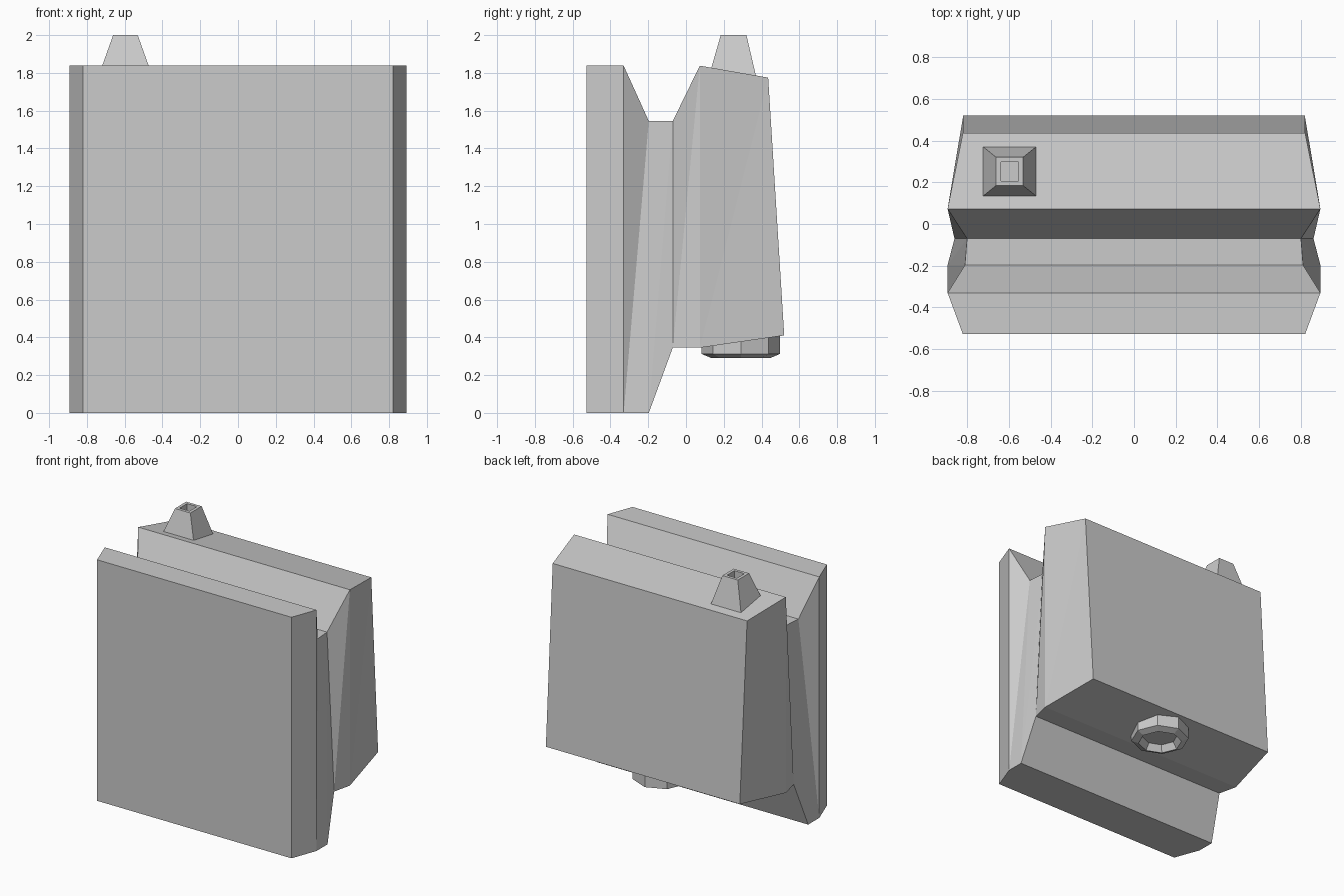
import bpy
import bmesh
from math import cos, sin, pi

cube = bpy.data.objects.get("Cube")
if cube:
    bpy.data.objects.remove(cube, do_unlink=True)

grey = bpy.data.materials.new("plain grey")
grey.use_nodes = True
GREY = (0.6, 0.6, 0.6, 1)
grey.diffuse_color = GREY
grey.node_tree.nodes["Principled BSDF"].inputs["Base Color"].default_value = GREY


def loft(name, rings, split=False):
    """Skin a list of equal-sized point rings and cap both ends."""
    bm = bmesh.new()
    loops = [[bm.verts.new(p) for p in ring] for ring in rings]
    for a, b in zip(loops, loops[1:]):
        n = len(a)
        for i in range(n):
            j = (i + 1) % n
            if split and i == 1:      # +x side: fixed diagonal
                bm.faces.new((a[i], a[j], b[j]))
                bm.faces.new((a[i], b[j], b[i]))
            elif split and i == 3:    # -x side: mirrored diagonal
                bm.faces.new((a[i], a[j], b[i]))
                bm.faces.new((a[j], b[j], b[i]))
            else:
                bm.faces.new((a[i], a[j], b[j], b[i]))
    bm.faces.new(loops[0])
    bm.faces.new(loops[-1])
    bmesh.ops.recalc_face_normals(bm, faces=bm.faces)
    mesh = bpy.data.meshes.new(name)
    bm.to_mesh(mesh)
    bm.free()
    mesh.materials.append(grey)
    obj = bpy.data.objects.new(name, mesh)
    bpy.context.collection.objects.link(obj)
    return obj


def section(y_low, z_low, w_low, y_high, z_high, w_high):
    """Cross-section of the body, from its lower to its upper edge."""
    return [(-w_low, y_low, z_low), (w_low, y_low, z_low),
            (w_high, y_high, z_high), (-w_high, y_high, z_high)]


# Body: front plate, grooved neck and tapered back block
loft("body", [
    section(-0.527, 0, 0.82, -0.527, 1.838, 0.82),
    section(-0.33, 0, 0.893, -0.33, 1.838, 0.893),
    section(-0.197, 0, 0.893, -0.197, 1.545, 0.81),
    section(-0.07, 0.345, 0.86, -0.07, 1.545, 0.80),
    section(0.073, 0.345, 0.893, 0.073, 1.838, 0.893),
    section(0.52, 0.41, 0.818, 0.435, 1.775, 0.82),
], split=True)


# Top peg: tapered square post with a square hole
def square(half_x, half_y, z, tilt=0):
    cx, cy = -0.596, 0.252
    return [(cx + sx * half_x, cy + sy * half_y, z - tilt * sy * half_y)
            for sx, sy in ((-1, -1), (1, -1), (1, 1), (-1, 1))]


loft("top_peg", [
    square(0.127, 0.118, 1.806, 0.174),
    square(0.065, 0.068, 2.0),
    square(0.042, 0.045, 2.0),
    square(0.042, 0.045, 1.93),
])


# Bottom socket: eight-sided boss with a bevelled rim and a recess
def octagon(radius, z):
    return [(radius * cos(k * pi / 4), 0.29 + radius * sin(k * pi / 4), z)
            for k in range(8)]


loft("bottom_socket", [
    octagon(0.207, 0.42),
    octagon(0.207, 0.312),
    octagon(0.155, 0.29),
    octagon(0.125, 0.34),
])
